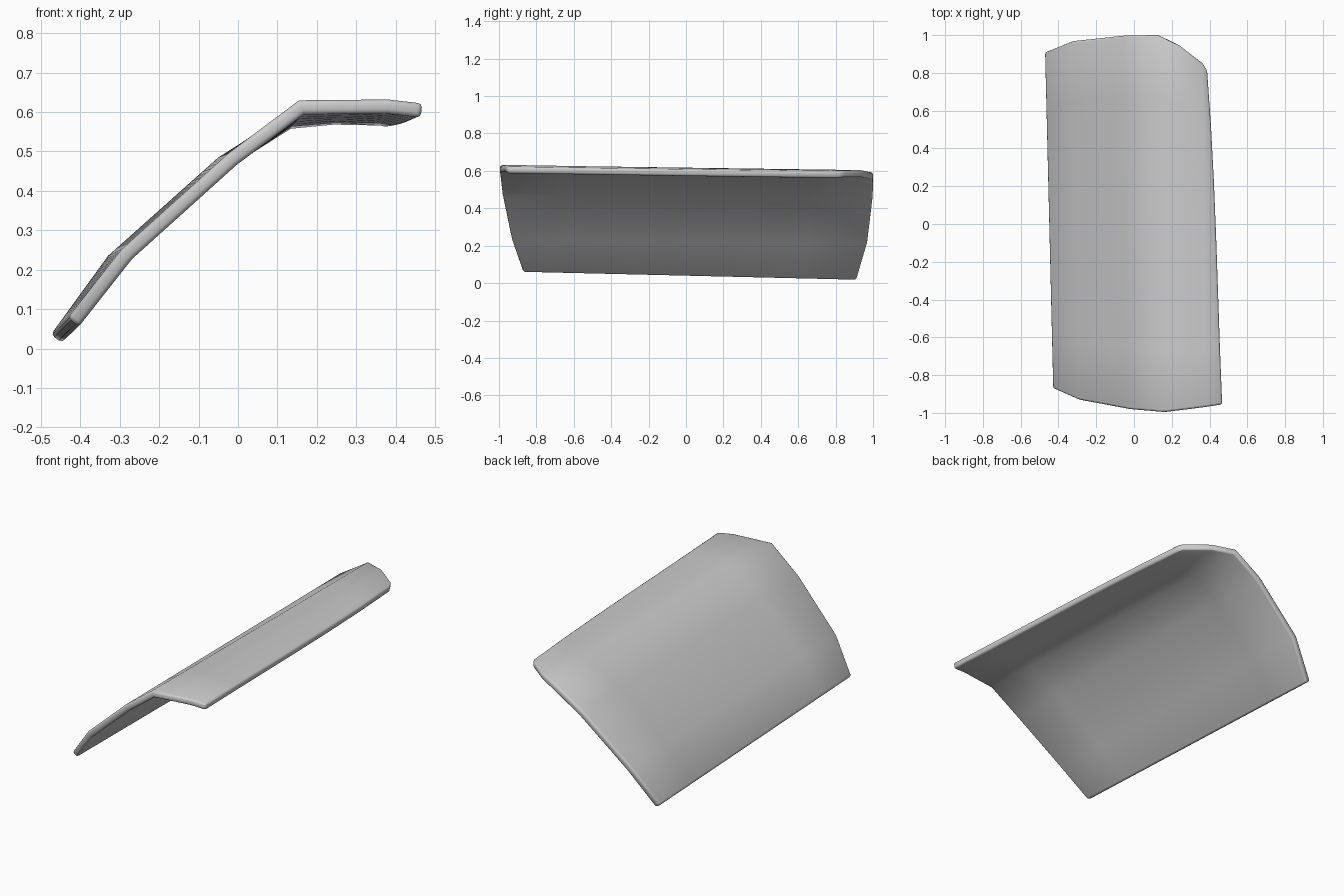
import bpy, bmesh
from mathutils import Vector

if "Cube" in bpy.data.objects:
    bpy.data.objects.remove(bpy.data.objects["Cube"])

# Outer cross-sections at the front and back ends, lower edge to upper lip
FRONT = [(-.432, -.87, .078), (-.295, -.93, .252), (-.025, -.98, .495),
         (.155, -.995, .63), (.27, -.982, .631), (.38, -.968, .632), (.468, -.955, .622)]
BACK = [(-.475, .91, .035), (-.33, .968, .235), (-.05, .998, .485),
        (.12, 1.0, .592), (.24, .945, .604), (.365, .85, .602), (.39, .81, .594)]
ROWS = 6


def lip_bulge(t):
    # slight outward bow of the upper side edge
    return .06 * t * t * (1 - t)


# Curved shell surface lofted between the two ends
bm = bmesh.new()
grid = []
for r in range(ROWS + 1):
    t = r / ROWS
    row = []
    for i, (f, b) in enumerate(zip(FRONT, BACK)):
        p = Vector(f).lerp(Vector(b), t)
        if i == len(FRONT) - 1:
            p.x += lip_bulge(t)
        row.append(bm.verts.new(p))
    grid.append(row)
for r in range(ROWS):
    for i in range(len(FRONT) - 1):
        bm.faces.new((grid[r][i], grid[r][i + 1], grid[r + 1][i + 1], grid[r + 1][i]))

mesh = bpy.data.meshes.new("curved_panel")
bm.to_mesh(mesh)
bm.free()
panel = bpy.data.objects.new("curved_panel", mesh)
bpy.context.collection.objects.link(panel)

# Wall thickness and softened rim
solid = panel.modifiers.new("thickness", 'SOLIDIFY')
solid.thickness = .036
solid.offset = -1
solid.use_even_offset = True
bevel = panel.modifiers.new("rim", 'BEVEL')
bevel.width = .011
bevel.segments = 2
bevel.limit_method = 'ANGLE'
bevel.angle_limit = 1.0

bpy.context.view_layer.objects.active = panel
panel.select_set(True)
for m in [m.name for m in panel.modifiers]:
    bpy.ops.object.modifier_apply(modifier=m)
bpy.ops.object.shade_smooth_by_angle(angle=.9)
